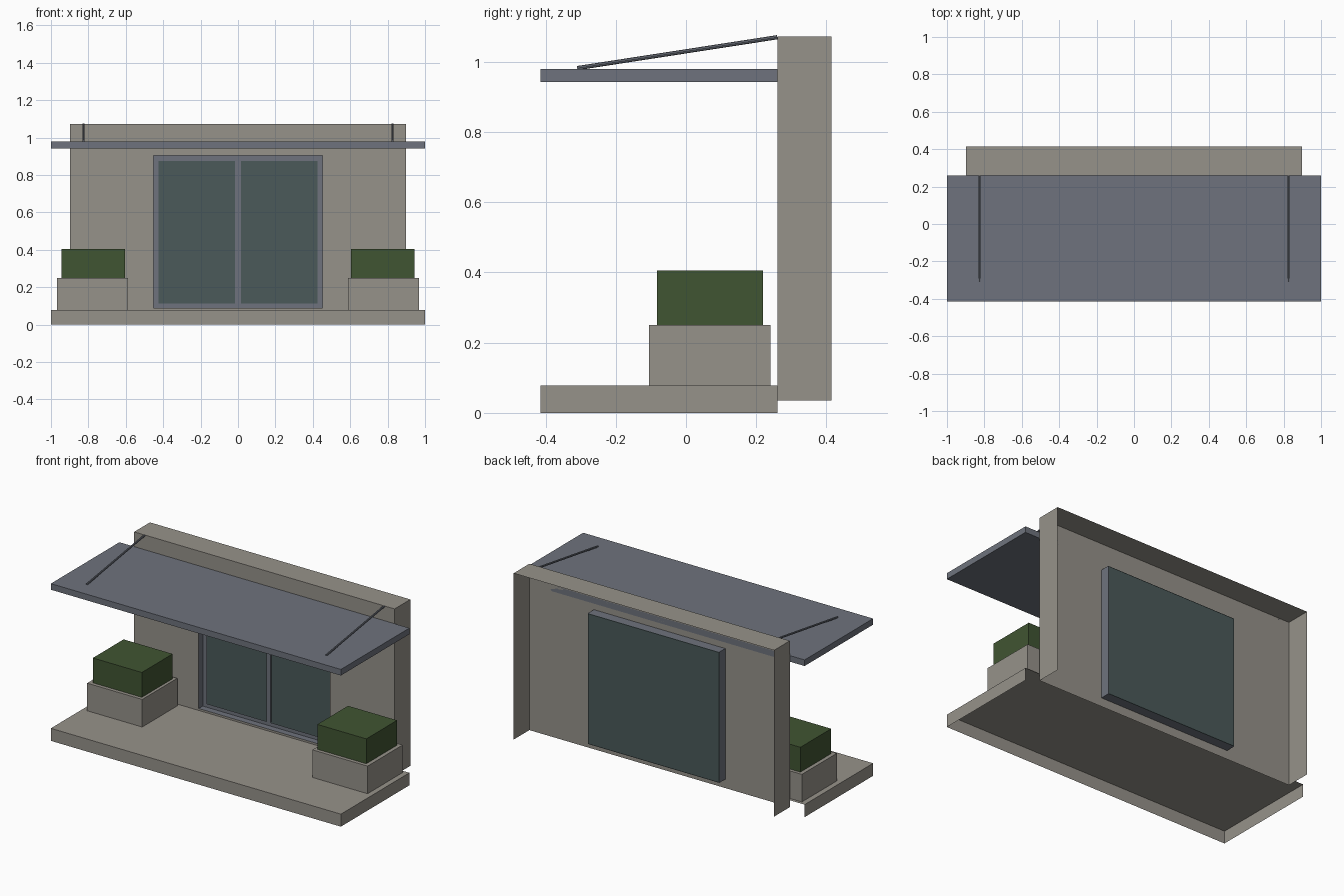
import bpy, bmesh
from mathutils import Vector

cube = bpy.data.objects.get("Cube")
if cube:
    bpy.data.objects.remove(cube, do_unlink=True)


def material(name, rgb):
    m = bpy.data.materials.new(name)
    m.use_nodes = True
    m.diffuse_color = (*rgb, 1)
    m.node_tree.nodes["Principled BSDF"].inputs["Base Color"].default_value = (*rgb, 1)
    return m


stone = material("warm grey stone", (0.305, 0.288, 0.254))
metal = material("blue grey metal", (0.156, 0.171, 0.205))
glass = material("dark teal glass", (0.069, 0.102, 0.102))
leaf = material("hedge green", (0.051, 0.089, 0.032))


def finish(name, bm, mat):
    mesh = bpy.data.meshes.new(name)
    bm.to_mesh(mesh)
    bm.free()
    mesh.materials.append(mat)
    ob = bpy.data.objects.new(name, mesh)
    bpy.context.collection.objects.link(ob)
    return ob


def box(name, xs, ys, zs, mat, open_sides=()):
    """Box between limits; open_sides lists outward directions left without a face."""
    bm = bmesh.new()
    bmesh.ops.create_cube(bm, size=1)
    bm.normal_update()
    gone = [f for f in bm.faces if any(f.normal.dot(Vector(d)) > 0.9 for d in open_sides)]
    bmesh.ops.delete(bm, geom=gone, context='FACES')
    for v in bm.verts:
        v.co = [lim[0] if c < 0 else lim[1] for c, lim in zip(v.co, (xs, ys, zs))]
    return finish(name, bm, mat)


def ring(name, y, outer, inner, mat):
    """Flat upright panel facing the front with a rectangular opening."""
    bm = bmesh.new()
    loops = []
    for half, low, high in (outer, inner):
        corners = ((-half, low), (half, low), (half, high), (-half, high))
        loops.append([bm.verts.new((x, y, z)) for x, z in corners])
    a, b = loops
    for i in range(4):
        j = (i + 1) % 4
        bm.faces.new((a[i], a[j], b[j], b[i]))
    return finish(name, bm, mat)


FRONT, BACK, DOWN = (0, -1, 0), (0, 1, 0), (0, 0, -1)
WALL_Y = 0.26
opening = (0.453, 0.09, 0.905)
pane = (0.425, 0.112, 0.875)

# Terrace slab and the hollow wall behind it
box("terrace_slab", (-1, 1), (-0.415, WALL_Y), (0, 0.078), stone, (BACK, DOWN))
box("wall_sides_and_top", (-0.898, 0.898), (WALL_Y, 0.415), (0.035, 1.072), stone,
    (FRONT, BACK, DOWN))
ring("wall_front", WALL_Y, (0.898, 0.035, 1.072), opening, stone)

# Recessed sliding door
half, low, high = opening
box("door_reveal", (-half, half), (WALL_Y, 0.319), (low, high), metal, (FRONT, BACK))
ring("door_frame", 0.3, opening, pane, metal)
box("door_mullion", (-0.015, 0.015), (0.3, 0.312), (pane[1], pane[2]), metal)
box("door_glass", (-half + 0.002, half - 0.002), (0.308, 0.32),
    (low + 0.002, high - 0.002), glass)

# Canopy
box("canopy", (-1, 1), (-0.415, WALL_Y), (0.942, 0.98), metal)

# Paired planters, hedges and canopy stays
for side, s in (("left", 1), ("right", -1)):
    def span(a, b):
        return sorted((s * a, s * b))
    box(side + "_planter", span(0.587, 0.967), (-0.105, 0.24), (0.078, 0.25), stone)
    box(side + "_hedge", span(0.605, 0.943), (-0.083, 0.22), (0.25, 0.405), leaf)

    start, end = Vector((s * 0.826, -0.31, 0.982)), Vector((s * 0.826, WALL_Y, 1.07))
    bm = bmesh.new()
    bmesh.ops.create_cone(bm, segments=8, radius1=0.006, radius2=0.006,
                          depth=(end - start).length, cap_ends=True)
    stay = finish(side + "_canopy_stay", bm, metal)
    stay.location = (start + end) / 2
    stay.rotation_euler = (end - start).to_track_quat('Z', 'Y').to_euler()
